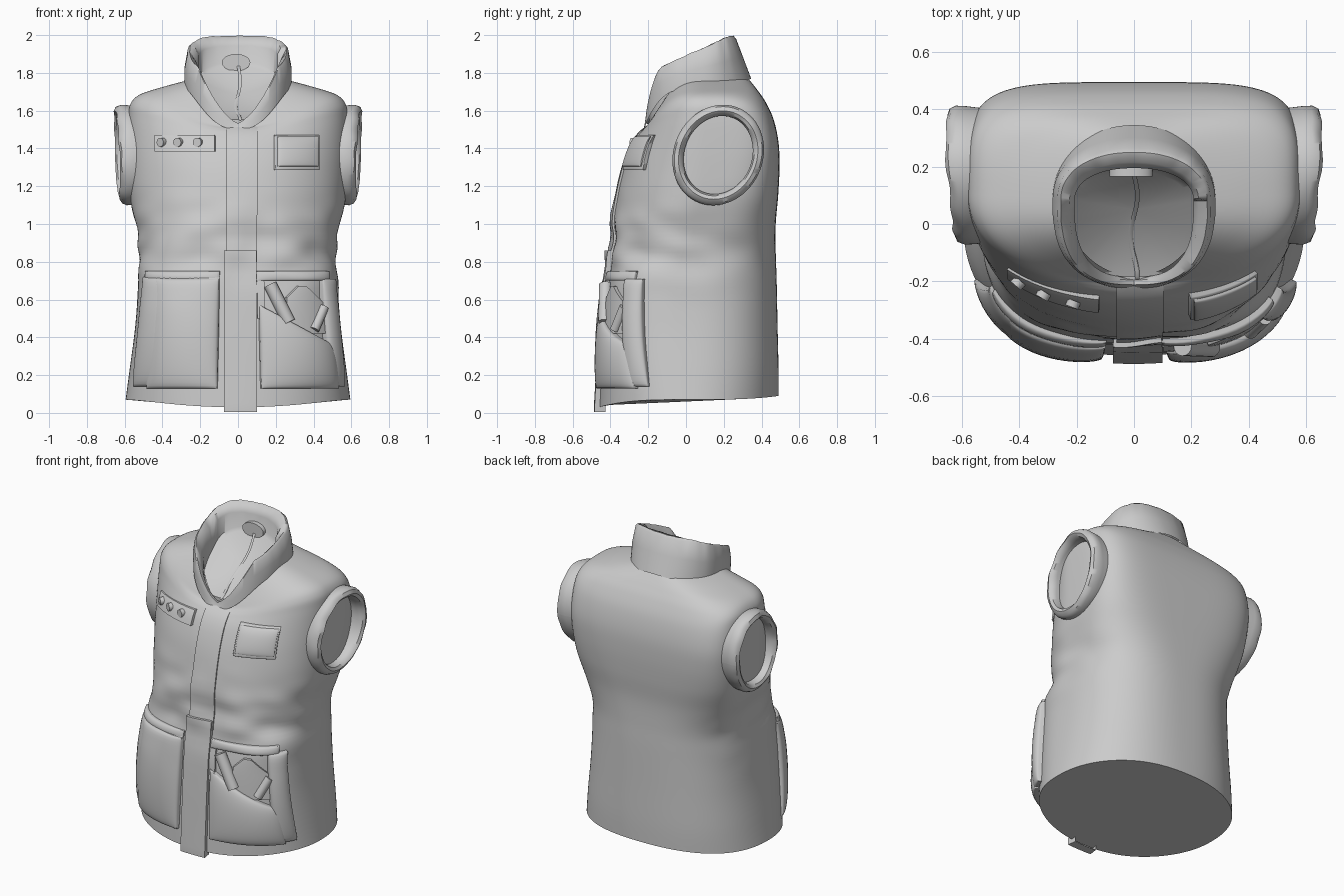
import bpy, bmesh, math
from mathutils import Vector, noise

cube = bpy.data.objects.get("Cube")
if cube:
    bpy.data.objects.remove(cube)

cloth = bpy.data.materials.new("grey cloth")
cloth.use_nodes = True
GREY = (0.6, 0.6, 0.6, 1)
cloth.diffuse_color = GREY
cloth.node_tree.nodes["Principled BSDF"].inputs["Base Color"].default_value = GREY


def finish(name, bm, angle=40):
    """Turn a bmesh into a smooth shaded object with sharp creases."""
    bmesh.ops.recalc_face_normals(bm, faces=bm.faces)
    mesh = bpy.data.meshes.new(name)
    bm.to_mesh(mesh)
    bm.free()
    mesh.materials.append(cloth)
    for poly in mesh.polygons:
        poly.use_smooth = True
    mesh.set_sharp_from_angle(angle=math.radians(angle))
    obj = bpy.data.objects.new(name, mesh)
    bpy.context.collection.objects.link(obj)
    return obj


def loft(name, rings, closed=True, cap_first=False, cap_last=False, angle=40):
    """Skin a list of equally long point rows."""
    bm = bmesh.new()
    rows = [[bm.verts.new(p) for p in ring] for ring in rings]
    count = len(rows[0])
    for low, high in zip(rows, rows[1:]):
        for i in range(count if closed else count - 1):
            j = (i + 1) % count
            bm.faces.new((low[i], low[j], high[j], high[i]))
    if cap_first:
        bm.faces.new(rows[0])
    if cap_last:
        bm.faces.new(rows[-1])
    return finish(name, bm, angle)


def oval(a, w, yf, yb, yc, nf, nb):
    """Superellipse point; angle 0 is the front, positive toward +x."""
    s, c = math.sin(a), math.cos(a)
    n, y_end = (nf, yf) if c > 0 else (nb, yb)
    x = math.copysign(w * abs(s) ** (2 / n), s)
    return x, yc + (y_end - yc) * abs(c) ** (2 / n)


# Torso sections: front z, side z, back z, half width, front y, back y, middle y, roundness
SECTIONS = [
    (.03, .07, .09, .595, -.46, .49, 0, 2.2, 2.3),
    (.2, .22, .23, .575, -.45, .49, 0, 2.4, 2.4),
    (.45, .45, .45, .545, -.435, .485, 0, 2.7, 2.5),
    (.7, .7, .7, .525, -.415, .48, 0, 2.8, 2.6),
    (.85, .85, .85, .515, -.40, .475, .02, 2.4, 2.8),
    (1.0, 1.0, 1.0, .545, -.39, .475, .05, 2.2, 3.2),
    (1.15, 1.15, 1.15, .572, -.365, .488, .08, 2.1, 3.8),
    (1.3, 1.3, 1.3, .58, -.33, .495, .1, 2.1, 4.4),
    (1.42, 1.43, 1.43, .582, -.285, .49, .1, 2.1, 4.8),
    (1.48, 1.56, 1.55, .58, -.245, .465, .1, 2.1, 4.6),
    (1.5, 1.635, 1.64, .57, -.225, .425, .1, 2.1, 4.2),
    (1.51, 1.685, 1.7, .52, -.21, .385, .1, 2.1, 3.4),
    (1.52, 1.725, 1.745, .4, -.2, .35, .1, 2, 2.6),
    (1.53, 1.765, 1.78, .25, -.18, .32, .1, 2, 2.2),
]
LAST = len(SECTIONS) - 1


def section(v):
    """Catmull-Rom interpolation of the torso sections."""
    i = min(int(v), LAST - 1)
    t = v - i
    p, q, r, s = (SECTIONS[min(max(k, 0), LAST)] for k in range(i - 1, i + 3))
    return [b + t / 2 * (c - a + t * (2 * a - 5 * b + 4 * c - d + t * (3 * (b - c) + d - a)))
            for a, b, c, d in zip(p, q, r, s)]


def skin(row, a, d=0.0):
    """Torso surface point pushed outward by d, with soft folds at front and sides."""
    zf, zs, zb, w, yf, yb, *shape = row
    x, y = oval(a, w, yf, yb, *shape)
    c = math.cos(a)
    z = zs + ((zf if c > 0 else zb) - zs) * abs(c) ** 3
    fold = noise.noise(Vector((x * 5, y * 4 + z * 3, z * 8)))
    reach = min(1, max(0, (.4 - y) * 2.5))
    d += .026 * reach * fold * math.exp(-((z - .88) / .2) ** 2)
    x, y = oval(a, w + d, yf - d, yb + d, *shape)
    return Vector((x, y, z))


def row_at(z):
    """Section whose front lies at height z."""
    lo, hi = 0.0, float(LAST)
    for _ in range(22):
        mid = (lo + hi) / 2
        lo, hi = (mid, hi) if section(mid)[0] < z else (lo, mid)
    return section(lo)


def on_front(x, z, d=0.0):
    row = row_at(z)
    a = math.asin(min(1, abs(x) / row[3]) ** (row[7] / 2))
    p = skin(row, math.copysign(a, x), d)
    p.z = z
    return p


def on_side(degrees, z, d=0.0):
    """Point by direction, evened out so that edges stay upright."""
    row = row_at(z)
    s = math.sin(math.radians(degrees))
    p = skin(row, math.copysign(math.asin(abs(s) ** (row[7] / 2.2)), s), d)
    p.z = z
    return p


def patch(name, place, u0, u1, bottom, top, depth, puff=0.0, n=20):
    """Raised panel that follows the torso; top may be a function of u."""
    steps = [0] + [(1 - math.cos(math.pi * i / n)) / 2 for i in range(n + 1)] + [1]
    rings = []
    for j, v in enumerate(steps):
        ring = []
        for i, u in enumerate(steps):
            along = u0 + (u1 - u0) * u
            high = top(along) if callable(top) else top
            border = min(i, j) == 0 or max(i, j) == n + 2
            swell = depth + puff * (16 * u * (1 - u) * v * (1 - v)) ** .4
            ring.append(place(along, bottom + (high - bottom) * v, -.03 if border else swell))
        rings.append(ring)
    return loft(name, rings, closed=False)


def rod(name, start, end, radius, sides=16):
    """Closed cylinder between two points."""
    axis = Vector(end) - Vector(start)
    turn = axis.to_track_quat('Z', 'Y')
    circle = [turn @ Vector((radius * math.cos(k * math.tau / sides),
                             radius * math.sin(k * math.tau / sides), 0)) for k in range(sides)]
    return loft(name, [[Vector(p) + c for c in circle] for p in (start, end)],
                cap_first=True, cap_last=True)


# Torso with closed base
N = 120
ANGLES = [k * math.tau / N for k in range(N)]
loft("vest_body", [[skin(section(k / 6), a) for a in ANGLES] for k in range(LAST * 6 + 1)],
     cap_first=True)


# Collar: outer wall, rolled rim with an open V, and lining closing the neck
def rim_height(x, y):
    slope = 2.0 - .45 * (.24 - y)
    return min(slope, 1.53 + .5 * abs(x) + 4.5 * x * x) if y < .08 else slope


def lining_height(y):
    return 1.54 + .8 * (y + .2)


def collar_ring(w, yf, yb, drop):
    ring = []
    for a in ANGLES:
        x, y = oval(a, w, yf, yb, .08, 2.7, 2.2)
        wave = .008 * noise.noise(Vector((x, y, drop)) * 22)
        ring.append(Vector((x * (1 + wave), y, min(rim_height(x, y), 1.995) - drop + wave * .5)))
    return ring


base = []
for a in ANGLES:
    c = math.cos(a)
    base.append(Vector((*oval(a, .285, -.225, .345, .08, 2.4, 2.1),
                        1.72 + (-.22 if c > 0 else .05) * abs(c) ** 3)))
outer = collar_ring(.268, -.215, .265, .014)
inner = collar_ring(.208, -.185, .195, .035)
middle = [p.lerp(q, .55) + Vector((p.x * .03, 0, 0)) for p, q in zip(base, outer)]
lining = []
for k in (1, .9, .75, .55, .35, .15, .01):
    lining.append([Vector((p.x * k, .05 + (p.y - .05) * k,
                           lining_height(.05 + (p.y - .05) * k) - .05 * (1 - k * k)))
                   for p in inner])
loft("collar", [base, middle, outer, collar_ring(.256, -.212, .25, 0),
                collar_ring(.225, -.195, .215, .004), inner] + lining, cap_last=True, angle=50)

# Hanging tag and seam cord on the neck lining
tag = [[Vector((-.01 + .075 * math.cos(a), y, 1.855 + .045 * math.sin(a))) for a in ANGLES]
       for y in (.195, .165)]
loft("neck_tag", tag, cap_first=True, cap_last=True)
cord = []
for k in range(17):
    y = .17 - .36 * k / 16
    z = lining_height(y) - .05 * math.sin(math.pi * k / 16) + .006
    x = .012 * math.sin(k * .5)
    cord.append([Vector((x + .008 * math.cos(b), y + .005 * math.sin(b), z + .006 * math.sin(b)))
                 for b in (m * math.tau / 8 for m in range(8))])
loft("lining_cord", cord, cap_first=True, cap_last=True)

# Padded armhole bands
BAND = [(-.018, -.13), (-.023, .01), (-.014, .04), (.004, .052), (.026, .04), (.036, .015),
        (.034, -.02), (.02, -.13)]
for side, word in ((1, "left"), (-1, "right")):
    rings = []
    for a in ANGLES:
        ring = []
        for radial, out in BAND:
            y = .17 + (.205 + radial) * math.cos(a)
            z = 1.365 + (.23 + radial) * math.sin(a)
            wave = .01 * noise.noise(Vector((y, z, out)) * 12)
            lean = .06 * (y - .17) + .05 * (z - 1.36)
            ring.append(Vector((side * (.588 + out + wave + lean), y + .1 * (z - 1.36), z)))
        rings.append(ring)
    loft(word + "_armhole_band", rings + rings[:1])

# Front placket in two lengths
patch("upper_placket", on_front, -.06, .1, .8, 1.53, .012)
patch("lower_placket", on_front, -.07, .095, .005, .86, .028)

# Right pocket: puffed front, gusset and top seam
patch("right_pocket", on_side, -69, -9, .14, .72, .01, .04)
patch("right_pocket_front", on_side, -52, -9, .13, .71, .02, .038)
patch("right_pocket_seam", on_side, -66, -9, .7, .75, .008, .015)

# Left pocket: slanted opening, gusset and top band
patch("left_pocket_front", on_side, 10, 60, .13,
      lambda a: .625 - .31 * math.sin(math.radians(a)), .025, .035)
patch("left_pocket_gusset", on_side, 53, 69, .14, .71, .02, .03)
patch("left_pocket_band", on_side, 9, 62, .7, .75, .015, .015)
patch("left_pocket_edge", on_side, 9, 13, .5, .7, .02)

# Things carried in the left pocket
rod("pocket_tube", on_front(.165, .68, .02), on_front(.26, .48, .02), .035)
rod("pocket_pen", on_front(.44, .56, .02), on_front(.39, .44, .02), .026)
patch("pocket_card", on_front, .25, .45, .42, lambda x: .69 - abs(x - .33), .02, n=8)

# Chest pouch and button strip
patch("chest_pouch", on_front, .19, .415, 1.285, 1.47, .022, .012)
patch("chest_pouch_flap", on_front, .2, .405, 1.305, 1.463, .034, .012)
patch("button_strip", on_front, -.43, -.12, 1.385, 1.47, .018)
for i, x in enumerate((-.39, -.305, -.205)):
    rod("strip_button_%d" % (i + 1), on_front(x, 1.432, .01), on_front(x, 1.432, .034), .024)
